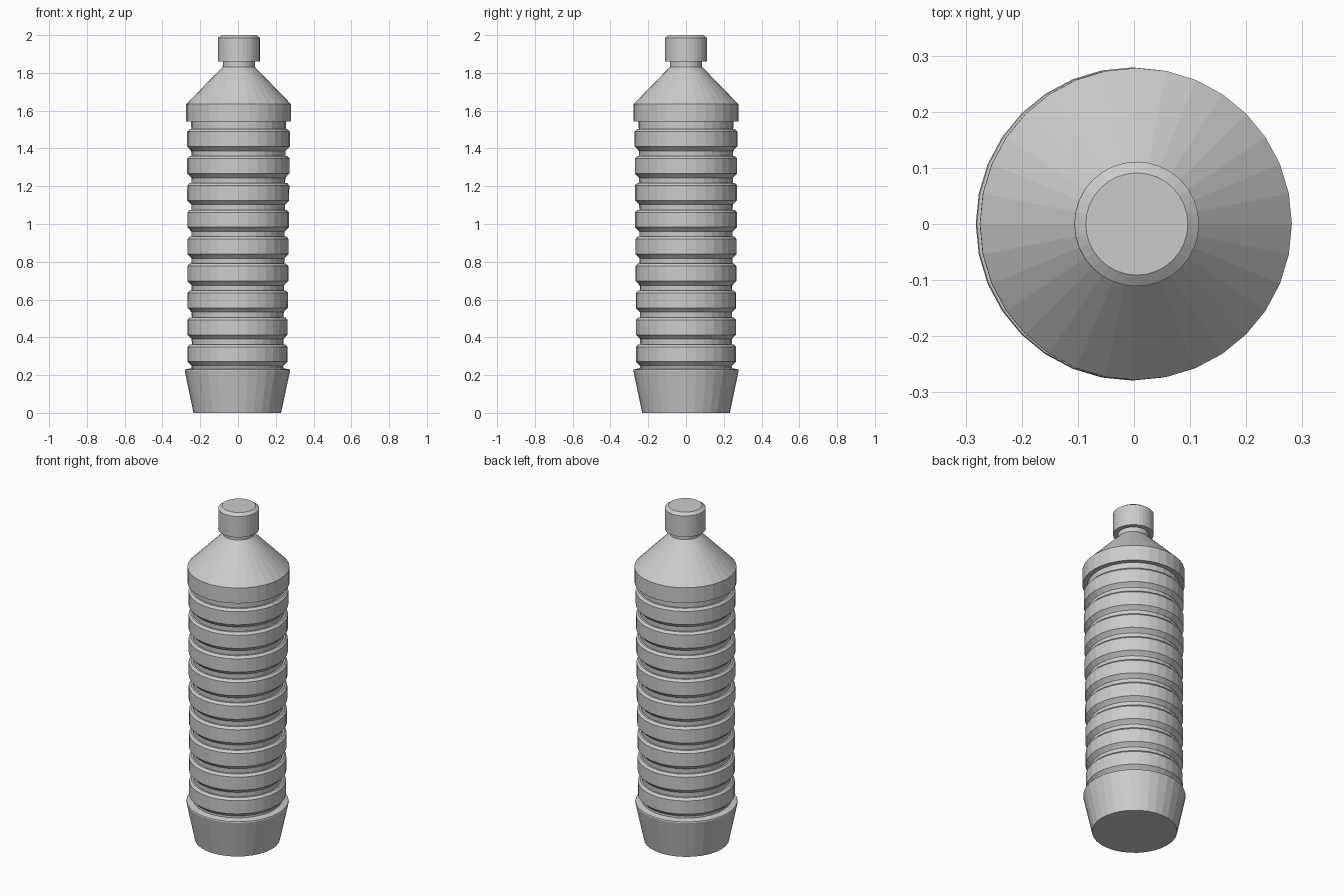
import bpy, bmesh, math

if "Cube" in bpy.data.objects:
    bpy.data.objects.remove(bpy.data.objects["Cube"])

SIDES = 32
grey = bpy.data.materials.new("plain grey")
grey.diffuse_color = (0.6, 0.6, 0.6, 1)
grey.use_nodes = True
grey.node_tree.nodes["Principled BSDF"].inputs["Base Color"].default_value = grey.diffuse_color


def lathe(name, profile):
    """Closed flat-faced solid of revolution from (radius, z) points, leaning slightly in x."""
    bm = bmesh.new()
    rings = []
    for r, z in profile:
        lean = -0.004 + 0.0045 * z
        rings.append([bm.verts.new((lean + r * math.cos(2 * math.pi * i / SIDES),
                                    r * math.sin(2 * math.pi * i / SIDES), z))
                      for i in range(SIDES)])
    for a, b in zip(rings, rings[1:]):
        for i in range(SIDES):
            j = (i + 1) % SIDES
            bm.faces.new((a[i], a[j], b[j], b[i]))
    bm.faces.new(rings[0][::-1])
    bm.faces.new(rings[-1])
    bmesh.ops.recalc_face_normals(bm, faces=bm.faces)
    mesh = bpy.data.meshes.new(name)
    bm.to_mesh(mesh)
    bm.free()
    mesh.materials.append(grey)
    obj = bpy.data.objects.new(name, mesh)
    bpy.context.collection.objects.link(obj)
    return obj


# Flared base
profile = [(0.232, 0), (0.279, 0.224), (0.277, 0.23), (0.243, 0.237)]

# Nine ribs, growing a little wider toward the top
for k in range(9):
    top = 0.363 + k * 0.1424
    rib = 0.264 + k * 0.001
    groove = 0.242 + k * 0.001
    profile += [(groove, top - 0.115), (rib - 0.012, top - 0.104), (rib, top - 0.092),
                (rib, top - 0.013), (rib - 0.012, top), (groove, top)]

# Shoulder band, cone and neck
profile += [(0.251, 1.542), (0.278, 1.542), (0.278, 1.634), (0.085, 1.832), (0.085, 1.87)]
lathe("bottle_body", profile)

# Screw cap
lathe("cap", [(0.111, 1.86), (0.111, 1.986), (0.091, 2.0)])
